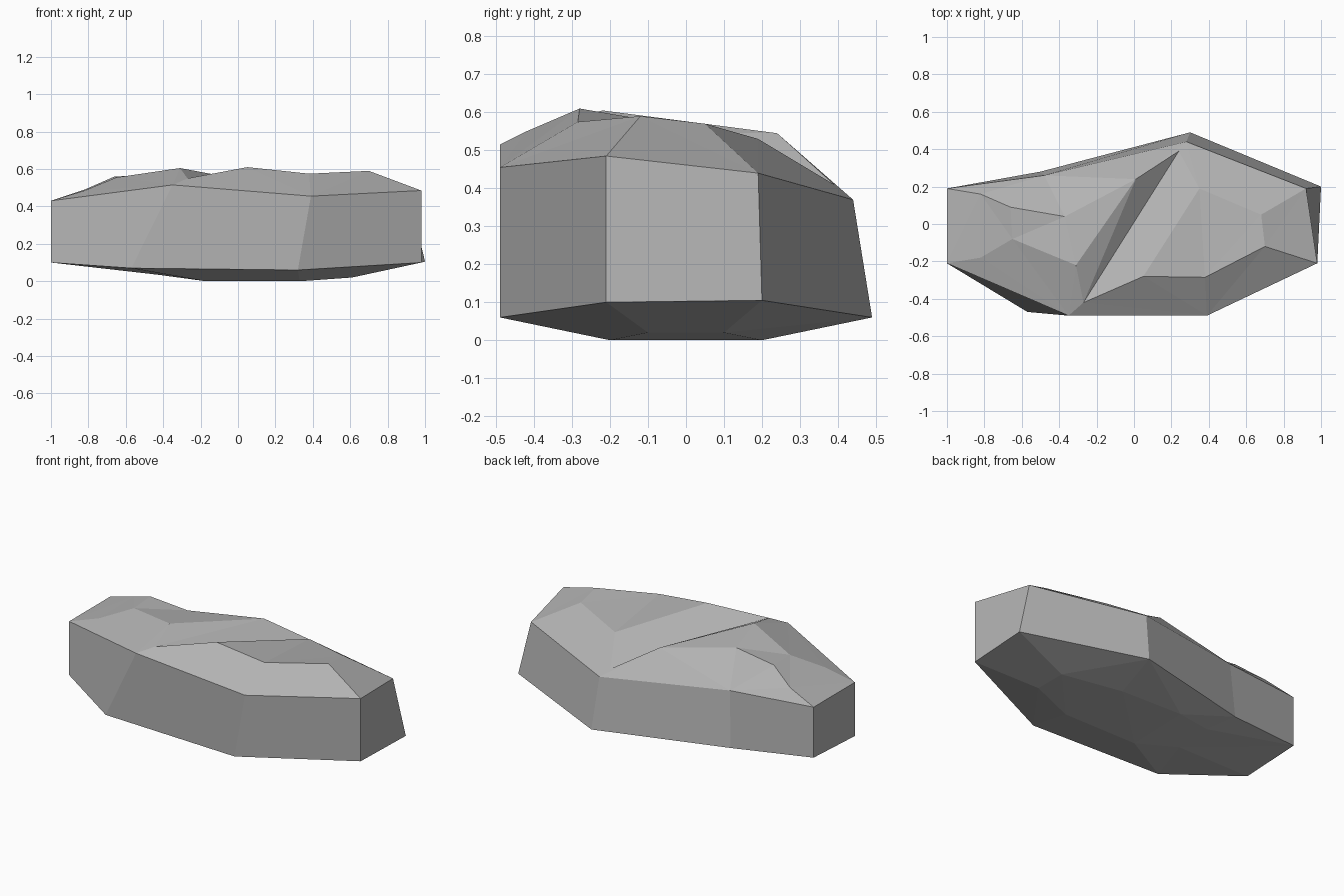
import bpy
import bmesh
from mathutils import Vector
from mathutils.geometry import delaunay_2d_cdt

default = bpy.data.objects.get("Cube")
if default:
    bpy.data.objects.remove(default, do_unlink=True)


def points(*coords):
    return [Vector(c) for c in coords]


# Side wall: matching upper and lower rims, running anticlockwise
upper_rim = points((-1, -.21, .43), (-.35, -.49, .515), (.39, -.49, .455), (.98, -.21, .485),
                   (.92, .19, .44), (.28, .44, .37), (-.48, .26, .42), (-1, .19, .43))
lower_rim = points((-1, -.21, .1), (-.57, -.47, .07), (.32, -.49, .06), (.98, -.21, .1),
                   (1, .2, .105), (.3, .49, .06), (-.5, .28, .08), (-1, .19, .12))

# Top: two worn plateaus split by a diagonal crack
left_plateau = points((-.65, -.08, .555), (-.31, -.22, .605), (-.37, .04, .57), (-.66, .09, .56))
right_plateau = points((.05, -.28, .61), (.38, -.285, .575), (.7, -.12, .59),
                       (.68, .05, .57), (.35, .19, .53))
crack = points((-.27, -.42, .55), (.24, .39, .41))
ridge = [left_plateau[1], Vector((.01, .24, .545)), crack[1]]
shoulders = points((-.82, -.18, .485), (-.82, .16, .49))

# Underside: a shallow flat facet
belly = points((-.43, -.12, .035), (-.17, -.2, 0), (.33, -.2, 0), (.61, -.1, .02),
               (.61, .1, .02), (.25, .2, 0), (-.17, .2, .01), (-.43, .12, .045))


def loop_edges(loop):
    return list(zip(loop, loop[1:] + loop[:1]))


def chain_edges(chain):
    return list(zip(chain, chain[1:]))


class Mesher:
    """Collects facets, sharing vertices by position."""

    def __init__(self):
        self.bm = bmesh.new()
        self.verts = {}

    def vert(self, co):
        key = tuple(co)
        if key not in self.verts:
            self.verts[key] = self.bm.verts.new(co)
        return self.verts[key]

    def face(self, corners):
        self.bm.faces.new([self.vert(c) for c in corners])

    def cap(self, edges, extra=()):
        # Fill a rim with flat facets that respect the given creases
        unique = {tuple(p): p for edge in edges for p in edge}
        unique.update({tuple(p): p for p in extra})
        keys = list(unique)
        flat = [unique[k].to_2d() for k in keys]
        index = [(keys.index(tuple(a)), keys.index(tuple(b))) for a, b in edges]
        result = delaunay_2d_cdt(flat, index, [], 1, 1e-5)
        faces, origins = result[2], result[3]
        for tri in faces:
            if all(origins[i] for i in tri):
                self.face([unique[keys[origins[i][0]]] for i in tri])


rock = Mesher()
for (a, b), (c, d) in zip(loop_edges(lower_rim), loop_edges(upper_rim)):
    rock.face([a, b, d, c])

crack_line = [upper_rim[1], *crack, upper_rim[5]]
rock.cap(loop_edges(upper_rim) + loop_edges(left_plateau) + loop_edges(right_plateau)
         + chain_edges(crack_line) + chain_edges(ridge), shoulders)
rock.cap(loop_edges(lower_rim) + loop_edges(belly))
bmesh.ops.recalc_face_normals(rock.bm, faces=rock.bm.faces)

mesh = bpy.data.meshes.new("rock_slab")
rock.bm.to_mesh(mesh)
rock.bm.free()
slab = bpy.data.objects.new("rock_slab", mesh)
bpy.context.collection.objects.link(slab)

# Plain grey stone
stone = bpy.data.materials.new("grey_stone")
stone.use_nodes = True
colour = (.45, .45, .45, 1)
stone.diffuse_color = colour
shader = next(n for n in stone.node_tree.nodes if n.type == "BSDF_PRINCIPLED")
shader.inputs["Base Color"].default_value = colour
shader.inputs["Roughness"].default_value = .9
mesh.materials.append(stone)
